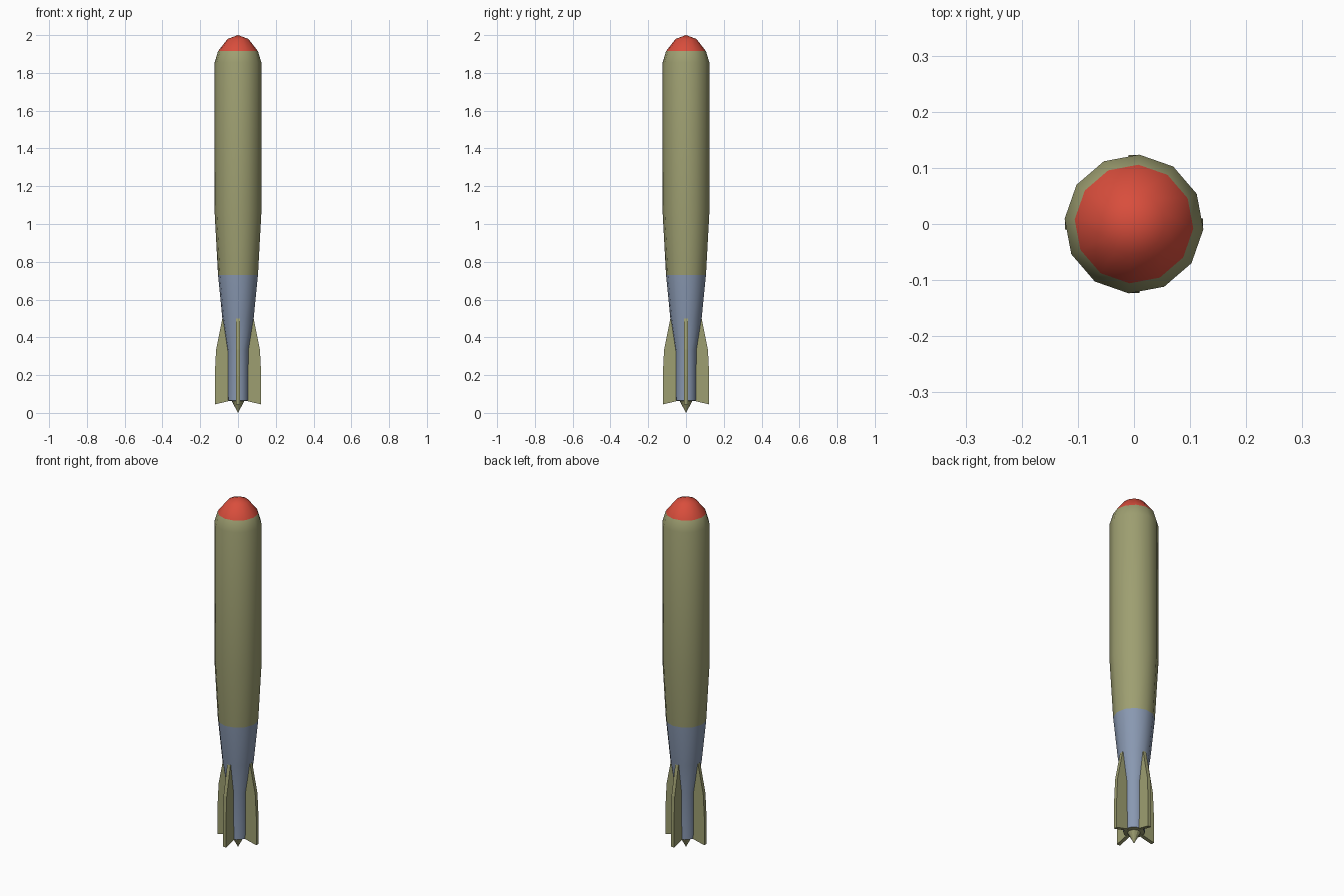
import bpy, bmesh, math
from mathutils import Matrix

if "Cube" in bpy.data.objects:
    bpy.data.objects.remove(bpy.data.objects["Cube"])


def material(name, rgb):
    m = bpy.data.materials.new(name)
    m.diffuse_color = (*rgb, 1)
    m.use_nodes = True
    m.node_tree.nodes["Principled BSDF"].inputs["Base Color"].default_value = m.diffuse_color
    return m


OLIVE = material("olive", (0.34, 0.345, 0.165))
BLUE = material("grey_blue", (0.25, 0.315, 0.44))
RED = material("red", (0.69, 0.075, 0.045))
SIDES, TURN = 12, math.radians(-4.3)


def add_object(name, bm, mats):
    bmesh.ops.recalc_face_normals(bm, faces=bm.faces[:])
    mesh = bpy.data.meshes.new(name)
    bm.to_mesh(mesh)
    bm.free()
    for m in mats:
        mesh.materials.append(m)
    ob = bpy.data.objects.new(name, mesh)
    bpy.context.collection.objects.link(ob)
    return ob


def lathe(name, profile, mats, smooth=True, rule=None):
    """Spin (radius, z) points into a 12-sided solid."""
    bm = bmesh.new()
    verts = [bm.verts.new((r * math.cos(TURN), r * math.sin(TURN), z)) for r, z in profile]
    edges = [bm.edges.new(p) for p in zip(verts, verts[1:])]
    bmesh.ops.spin(bm, geom=verts + edges, cent=(0, 0, 0), axis=(0, 0, 1),
                   angle=math.tau, steps=SIDES)
    bmesh.ops.remove_doubles(bm, verts=bm.verts[:], dist=1e-4)
    for f in bm.faces:
        f.smooth = smooth
        if rule:
            f.material_index = rule(f.calc_center_median().z)
    return add_object(name, bm, mats)


# Body: blue tail, olive barrel, red nose, coloured by height
lathe("body",
      [(0.055, 0.065), (0.057, 0.33), (0.083, 0.5), (0.106, 0.73), (0.124, 1.06),
       (0.124, 1.855), (0.106, 1.915), (0.055, 1.98), (0, 2.0)],
      [BLUE, OLIVE, RED],
      rule=lambda z: 0 if z < 0.73 else 1 if z < 1.915 else 2)

# Tail end plate and pointed tip
lathe("tail_tip", [(0.055, 0.065), (0.033, 0.062), (0, 0)], [OLIVE], smooth=False)

# Four tail fins
FIN = [(0.02, 0.5), (0.02, 0.067), (0.05, 0.062), (0.123, 0.045), (0.123, 0.2),
       (0.116, 0.335), (0.083, 0.5)]
THICK = 0.02
for i, side in enumerate(("right", "back", "left", "front")):
    bm = bmesh.new()
    face = bm.faces.new([bm.verts.new((r, -THICK / 2, z)) for r, z in FIN])
    out = bmesh.ops.extrude_face_region(bm, geom=[face])["geom"]
    bmesh.ops.translate(bm, vec=(0, THICK, 0),
                        verts=[g for g in out if isinstance(g, bmesh.types.BMVert)])
    bm.transform(Matrix.Rotation(i * math.pi / 2, 4, 'Z'))
    add_object("tail_fin_" + side, bm, [OLIVE])
